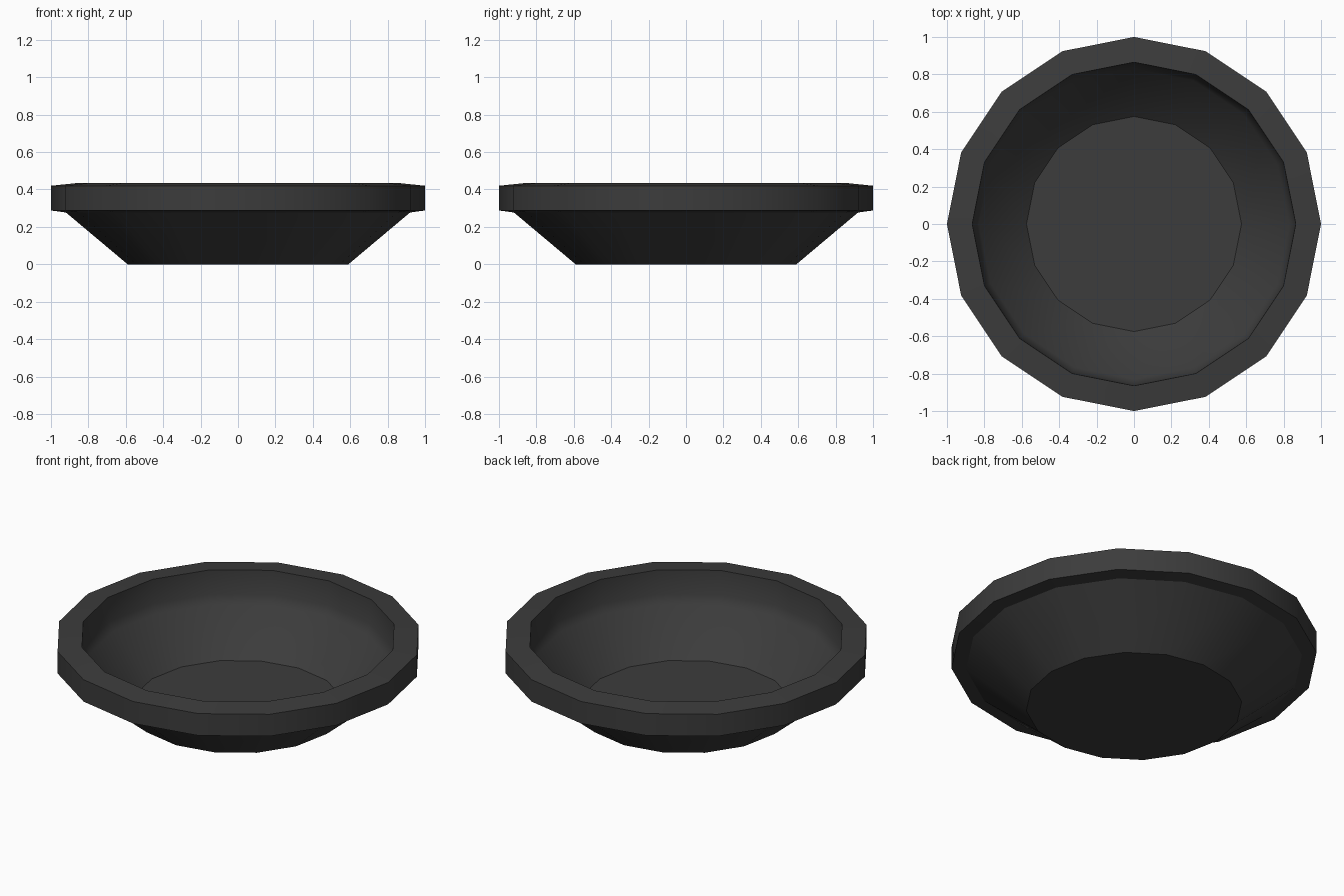
import bpy, bmesh, math

if "Cube" in bpy.data.objects:
    bpy.data.objects.remove(bpy.data.objects["Cube"])

SIDES = 16

# Bowl cross-section (radius, height): base, outer wall, rim, inner wall, floor
profile = [(0.59, 0.0), (0.92, 0.277), (1.0, 0.288), (1.0, 0.42),
           (0.865, 0.434), (0.857, 0.29), (0.83, 0.24), (0.575, 0.02)]

bm = bmesh.new()
rings = []
for r, z in profile:
    rings.append([bm.verts.new((r * math.cos(2 * math.pi * i / SIDES),
                                r * math.sin(2 * math.pi * i / SIDES), z))
                  for i in range(SIDES)])

# Walls between neighbouring rings
for low, high in zip(rings, rings[1:]):
    for i in range(SIDES):
        j = (i + 1) % SIDES
        bm.faces.new((low[i], low[j], high[j], high[i]))

# Underside and inner floor
bm.faces.new(rings[0][::-1])
bm.faces.new(rings[-1])
bmesh.ops.recalc_face_normals(bm, faces=bm.faces)

mesh = bpy.data.meshes.new("bowl")
bm.to_mesh(mesh)
bm.free()
bowl = bpy.data.objects.new("bowl", mesh)
bpy.context.collection.objects.link(bowl)

# Dark grey finish
mat = bpy.data.materials.new("dark_grey")
mat.diffuse_color = (0.045, 0.045, 0.045, 1)
mat.use_nodes = True
mat.node_tree.nodes["Principled BSDF"].inputs["Base Color"].default_value = mat.diffuse_color
mesh.materials.append(mat)

# Smooth around the bowl, sharp at the rim, base and floor
bpy.context.view_layer.objects.active = bowl
bowl.select_set(True)
bpy.ops.object.shade_smooth_by_angle(angle=math.radians(30))
